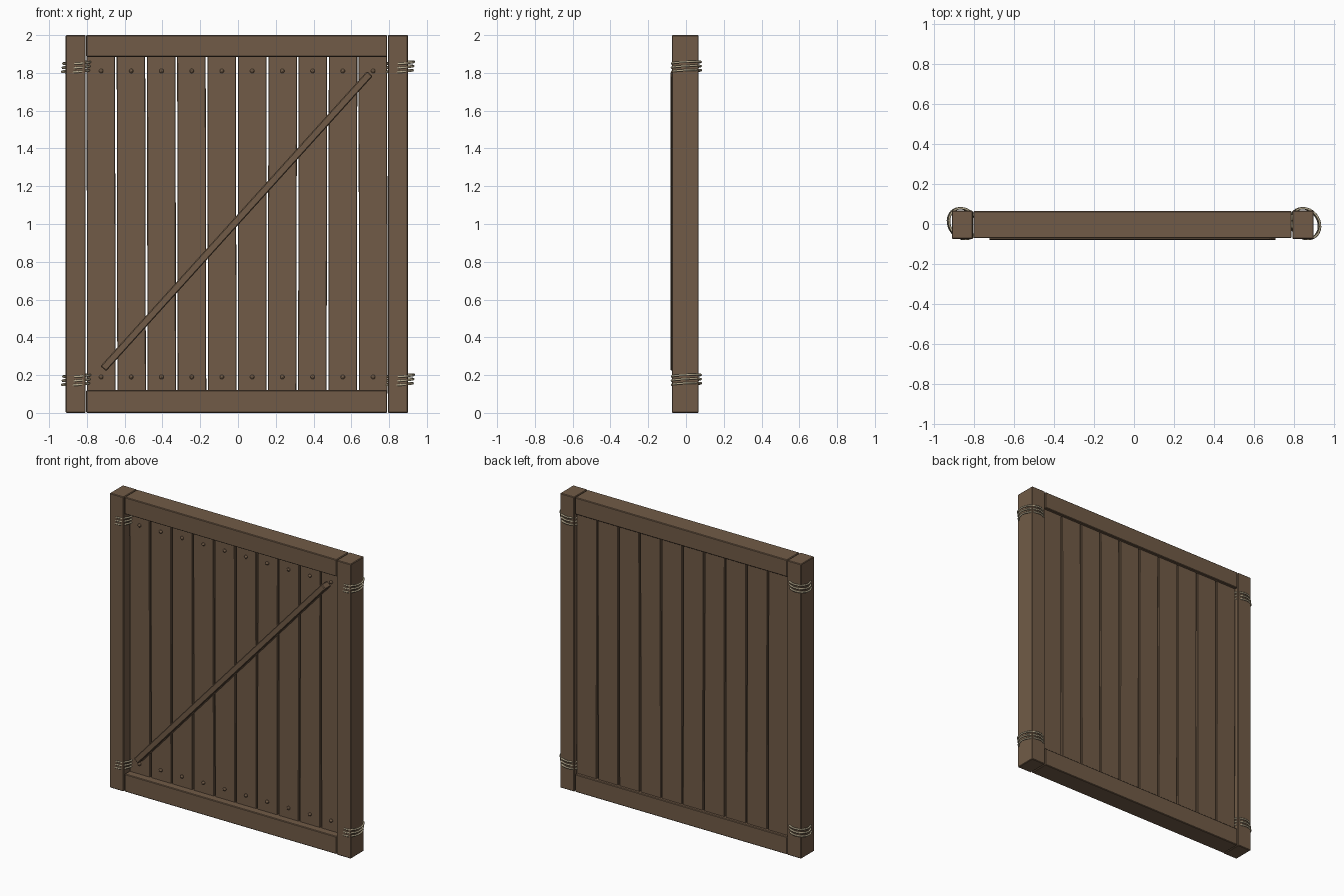
import bpy, math, random
from mathutils import Matrix, Vector

if "Cube" in bpy.data.objects:
    bpy.data.objects.remove(bpy.data.objects["Cube"])

random.seed(4)

def material(name, rgb):
    m = bpy.data.materials.new(name)
    m.diffuse_color = (*rgb, 1)
    m.use_nodes = True
    m.node_tree.nodes["Principled BSDF"].inputs["Base Color"].default_value = m.diffuse_color
    return m

WOOD = material("brown wood", (0.165, 0.105, 0.063))
ROPE = material("pale rope", (0.50, 0.43, 0.29))

def box(name, lo, hi, bevel=0.004, tilt=0.0):
    """Bevelled box between two corners, tilted in the XZ plane about its centre."""
    lo, hi = Vector(lo), Vector(hi)
    bpy.ops.mesh.primitive_cube_add(size=1)
    ob = bpy.context.object
    ob.name = name
    ob.data.transform(Matrix.Diagonal((*(hi - lo), 1)))
    ob.location = (lo + hi) / 2
    ob.rotation_euler.y = tilt
    ob.data.materials.append(WOOD)
    mod = ob.modifiers.new("edge", "BEVEL")
    mod.width = bevel
    mod.segments = 1
    return ob

# frame
box("left_post", (-0.912, -0.075, 0), (-0.807, 0.067, 2))
box("right_post", (0.793, -0.075, 0), (0.900, 0.067, 2))
box("bottom_rail", (-0.804, -0.071, 0), (0.789, 0.065, 0.12))
box("top_rail", (-0.804, -0.071, 1.885), (0.789, 0.065, 2))

# planks with pegs near both ends
for i in range(10):
    x = -0.725 + 0.16 * i
    box(f"plank_{i + 1}", (x - 0.0755, -0.02, 0.10), (x + 0.0755, 0.045, 1.90),
        0.003, random.uniform(-0.0025, 0.0025))
    for z in (0.19, 1.81):
        bpy.ops.mesh.primitive_uv_sphere_add(segments=10, ring_count=6, radius=0.012,
                                             location=(x, -0.021, z))
        peg = bpy.context.object
        peg.name = f"peg_{i + 1}"
        peg.data.materials.append(WOOD)
        bpy.ops.object.shade_smooth_by_angle()

# diagonal brace
box("diagonal_brace", (-1.06, -0.081, 0.995), (1.045, -0.018, 1.035), 0.005,
    -math.radians(47.9))

# rope lashings: three sloping loops at each post end
def loop(name, cx, cz):
    curve = bpy.data.curves.new(name, "CURVE")
    curve.dimensions = "3D"
    curve.bevel_depth = 0.006
    curve.bevel_resolution = 1
    sp = curve.splines.new("POLY")
    n = 28
    sp.points.add(n - 1)
    for k in range(n):
        c, s = math.cos(k * math.tau / n), math.sin(k * math.tau / n)
        sp.points[k].co = (cx + 0.071 * c - 0.012 * s, 0.002 + 0.077 * s,
                           cz + 0.005 * c + 0.004 * s, 1)
    sp.use_cyclic_u = True
    ob = bpy.data.objects.new(name, curve)
    curve.materials.append(ROPE)
    bpy.context.collection.objects.link(ob)

for side, cx in (("left", -0.857), ("right", 0.857)):
    for end, cz in (("lower", 0.175), ("upper", 1.832)):
        for k in (-1, 0, 1):
            loop(f"{side}_{end}_rope_{k + 2}", cx + 0.003 * k, cz + 0.022 * k)
